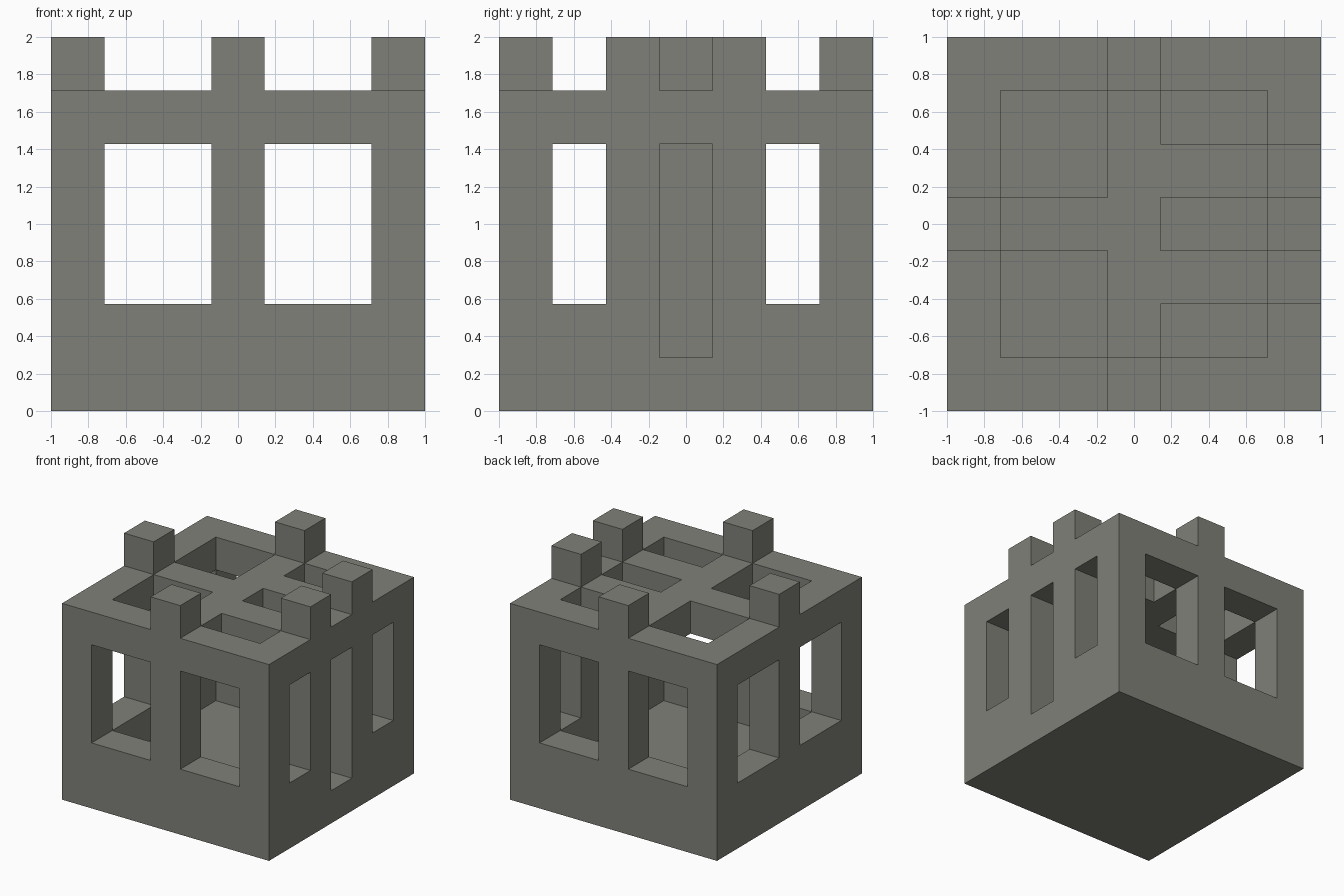
import bpy, bmesh, math
from mathutils import Vector

CELL = 2 / 7  # the whole model sits on a 7 x 7 x 7 grid

if "Cube" in bpy.data.objects:
    bpy.data.objects.remove(bpy.data.objects["Cube"], do_unlink=True)

stone = bpy.data.materials.new("warm grey stone")
stone.use_nodes = True
colour = (0.216, 0.216, 0.191, 1)
stone.diffuse_color = colour
stone.node_tree.nodes["Principled BSDF"].inputs["Base Color"].default_value = colour


def block(name, low, high):
    """Cuboid between two grid corners."""
    low, high = Vector(low), Vector(high)
    bm = bmesh.new()
    bmesh.ops.create_cube(bm, size=1)
    for v in bm.verts:
        for a in range(3):
            v.co[a] = (low[a] if v.co[a] < 0 else high[a]) * CELL
        v.co.x -= 1
        v.co.y -= 1
    mesh = bpy.data.meshes.new(name)
    bm.to_mesh(mesh)
    bm.free()
    mesh.materials.append(stone)
    obj = bpy.data.objects.new(name, mesh)
    bpy.context.scene.collection.objects.link(obj)
    return obj


tower = block("tower", (0, 0, 0), (7, 7, 6))
helpers = []


def combine(operation, name, low, high):
    part = block(name, low, high)
    part.hide_render = True
    helpers.append(part)
    mod = tower.modifiers.new(name, "BOOLEAN")
    mod.operation = operation
    mod.solver = "EXACT"
    mod.object = part


# Hollow room above the floor slab
combine("DIFFERENCE", "room", (1, 1, 1), (6, 6, 5))

# Two wide windows in the front and back walls, two in the right-hand wall
for start in (1, 4):
    for wall in (-0.5, 5.5):
        combine("DIFFERENCE", "window", (start, wall, 2), (start + 2, wall + 2, 5))
    combine("DIFFERENCE", "side_window", (-0.5, start, 2), (1.5, start + 2, 5))

# Narrow windows and a taller central doorway in the opposite wall
for start, sill in ((1, 2), (3, 1), (5, 2)):
    combine("DIFFERENCE", "narrow_opening", (5.5, start, sill), (7.5, start + 1, 5))

# Roof openings, leaving the beams between them
for start in (1, 4):
    combine("DIFFERENCE", "wide_roof_hole", (1, start, 4.5), (3, start + 2, 6.5))
for start in (1, 3, 5):
    combine("DIFFERENCE", "narrow_roof_hole", (4, start, 4.5), (6, start + 1, 6.5))

# Battlement posts over the wall piers
for x, y in ((3, 0), (3, 6), (0, 3), (6, 2), (6, 4)):
    combine("UNION", "battlement", (x, y, 5.5), (x + 1, y + 1, 7))

# Bake the cuts and merge coplanar faces
graph = bpy.context.evaluated_depsgraph_get()
mesh = bpy.data.meshes.new_from_object(tower.evaluated_get(graph))
tower.modifiers.clear()
tower.data = mesh
bm = bmesh.new()
bm.from_mesh(mesh)
bmesh.ops.remove_doubles(bm, verts=bm.verts, dist=0.0005)
bmesh.ops.dissolve_limit(bm, angle_limit=math.radians(1), verts=bm.verts, edges=bm.edges)
for face in bm.faces:
    face.material_index = 0
bm.to_mesh(mesh)
bm.free()
mesh.materials.clear()
mesh.materials.append(stone)
for part in helpers:
    bpy.data.objects.remove(part, do_unlink=True)
